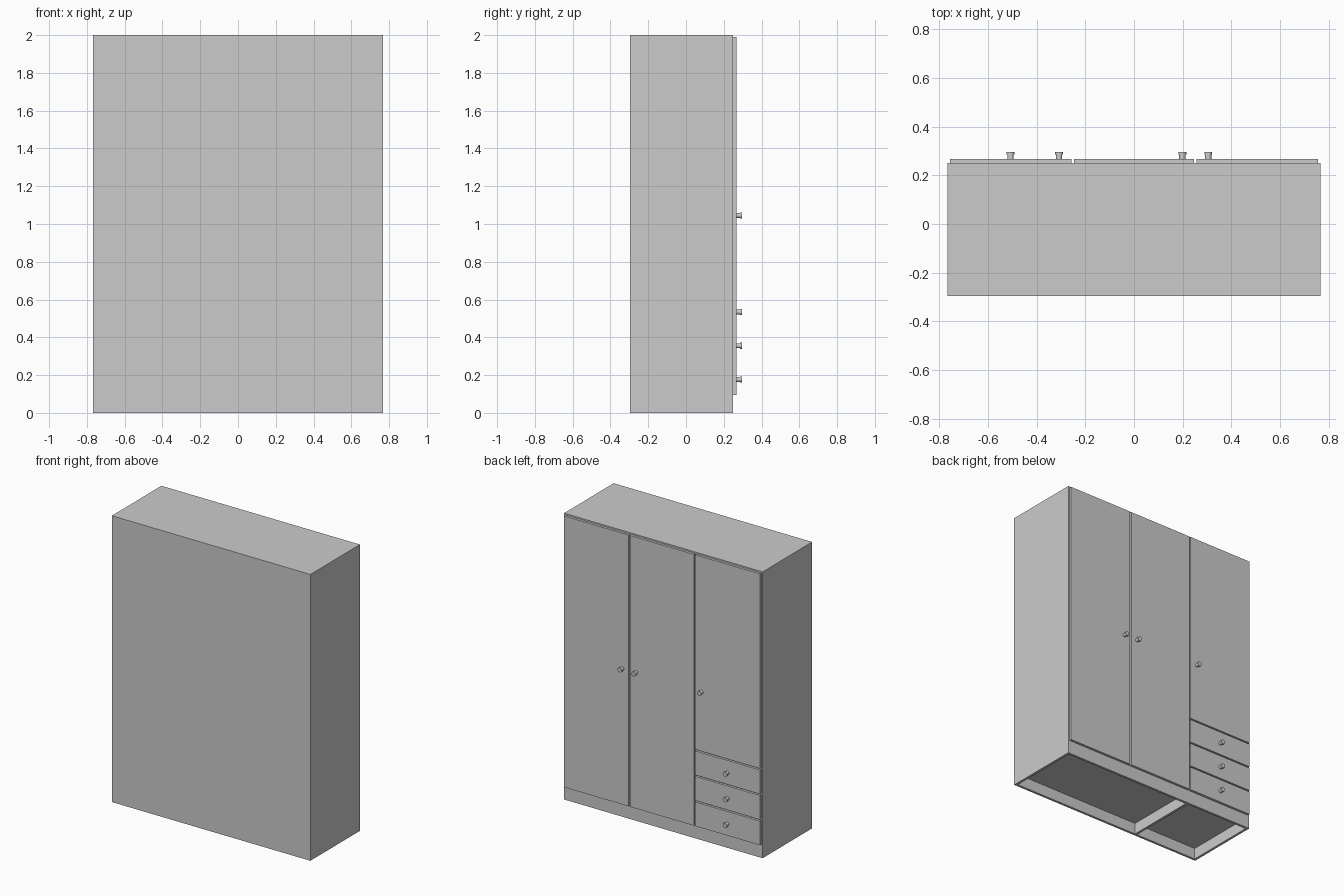
import bpy, bmesh, math
from mathutils import Matrix

cube = bpy.data.objects.get("Cube")
if cube:
    bpy.data.objects.remove(cube, do_unlink=True)

grey = bpy.data.materials.new("plain_grey")
grey.use_nodes = True
grey.diffuse_color = (0.6, 0.6, 0.6, 1)
grey.node_tree.nodes["Principled BSDF"].inputs["Base Color"].default_value = (0.6, 0.6, 0.6, 1)


def add_object(name, bm):
    mesh = bpy.data.meshes.new(name)
    bm.to_mesh(mesh)
    bm.free()
    mesh.materials.append(grey)
    ob = bpy.data.objects.new(name, mesh)
    bpy.context.collection.objects.link(ob)
    return ob


def board(name, x0, x1, y0, y1, z0, z1):
    """Flat board given by its limits on each axis."""
    bm = bmesh.new()
    bmesh.ops.create_cube(bm, size=1)
    bmesh.ops.scale(bm, vec=(x1 - x0, y1 - y0, z1 - z0), verts=bm.verts)
    bmesh.ops.translate(bm, vec=((x0 + x1) / 2, (y0 + y1) / 2, (z0 + z1) / 2), verts=bm.verts)
    return add_object(name, bm)


def knob(name, x, z):
    """Round knob: a stem with a slightly wider head."""
    bm = bmesh.new()
    for radius, start, end in ((0.013, FACE, 0.288), (0.016, 0.286, BACK)):
        place = Matrix.Translation((x, (start + end) / 2, z)) @ Matrix.Rotation(math.pi / 2, 4, 'X')
        bmesh.ops.create_cone(bm, cap_ends=True, segments=16, radius1=radius,
                              radius2=radius, depth=end - start, matrix=place)
    ob = add_object(name, bm)
    bpy.ops.object.select_all(action='DESELECT')
    ob.select_set(True)
    bpy.context.view_layer.objects.active = ob
    bpy.ops.object.shade_smooth_by_angle(angle=math.radians(40))


W, T = 0.767, 0.017            # half width, board thickness
BACK, RIM, FACE = 0.297, 0.25, 0.267   # depth limits
EDGE, GAP, SPLIT = 0.757, 0.005, 0.252  # door outline and joints
FLOOR, TOP = 0.095, 1.99

# Carcase
for name, s in (("left_side", 1), ("right_side", -1)):
    a, b = sorted((s * W, s * (W - T)))
    board(name, a, b, -BACK, RIM, 0, 2)
inner = W - T
board("top_panel", -inner, inner, -BACK, RIM, 2 - T, 2)
board("back_panel", -inner, inner, -BACK, -BACK + T, 0, 2 - T)
board("floor_panel", -inner, inner, -BACK + T, RIM, FLOOR - T, FLOOR)
board("plinth", -inner, inner, RIM - T, RIM, 0, FLOOR - T)
board("divider", -SPLIT - T / 2, -SPLIT + T / 2, -BACK + T, RIM - T, 0, FLOOR - T)
board("upper_divider", -SPLIT - T / 2, -SPLIT + T / 2, -BACK + T, RIM, FLOOR, 2 - T)
board("drawer_shelf", -inner, -SPLIT - T / 2, -BACK + T, RIM, 0.616, 0.634)

# Doors
board("left_door", SPLIT + GAP, EDGE, RIM, FACE, FLOOR, TOP)
board("middle_door", -SPLIT + GAP, SPLIT - GAP, RIM, FACE, FLOOR, TOP)
board("right_door", -EDGE, -SPLIT - GAP, RIM, FACE, 0.63, TOP)
for name, x in (("left_door_knob", 0.305), ("middle_door_knob", 0.199), ("right_door_knob", -0.308)):
    knob(name, x, 1.045)

# Drawers
for i, name in enumerate(("lower", "middle", "upper")):
    z = FLOOR + 0.1785 * i
    board(name + "_drawer", -EDGE, -SPLIT - GAP, RIM, FACE, z, z + 0.1685)
    knob(name + "_drawer_knob", -0.508, z + 0.082)
